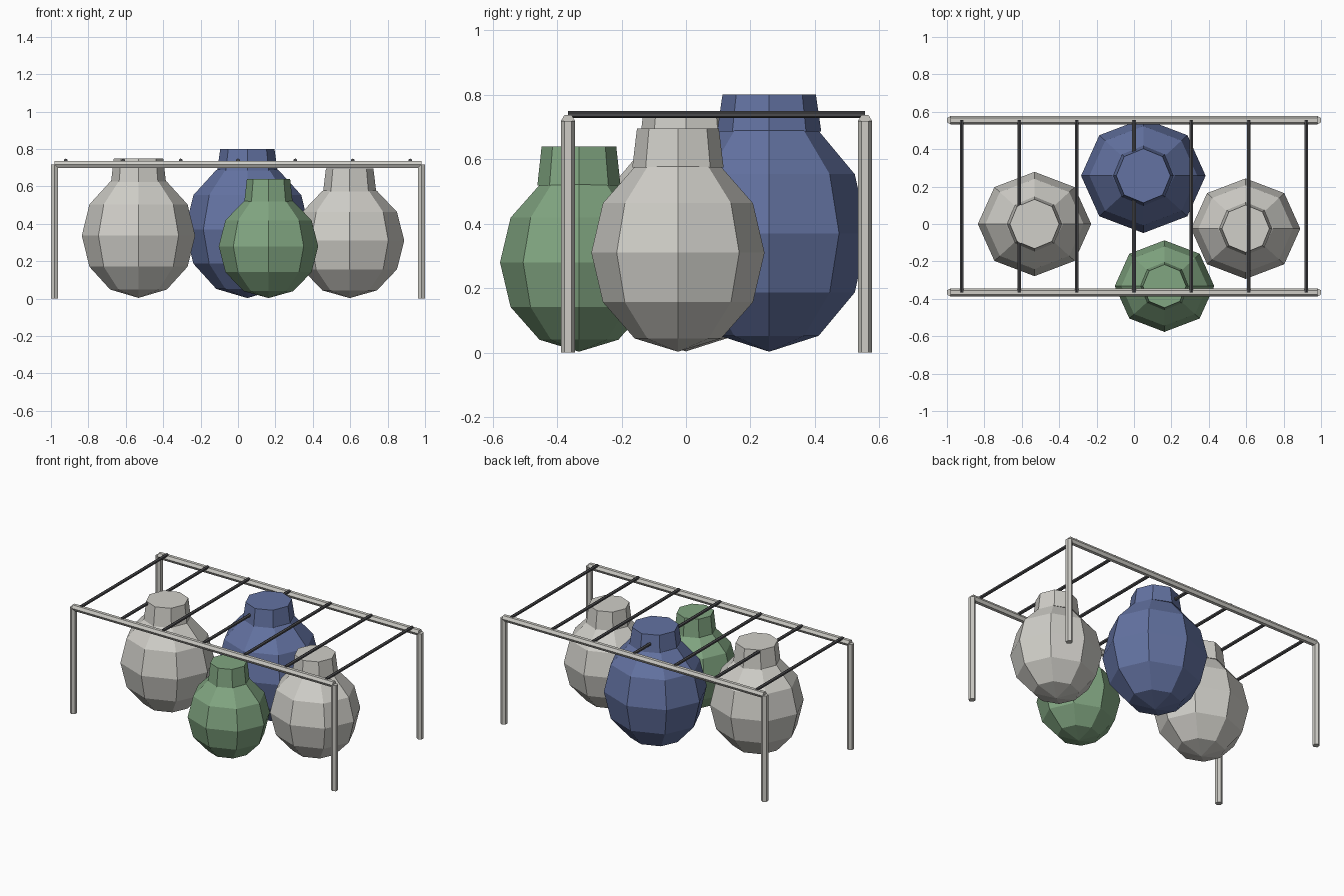
import bpy, bmesh
from math import pi
from mathutils import Matrix

cube = bpy.data.objects.get("Cube")
if cube:
    bpy.data.objects.remove(cube, do_unlink=True)


def material(name, rgb):
    m = bpy.data.materials.new(name)
    m.use_nodes = True
    m.diffuse_color = (*rgb, 1)
    m.node_tree.nodes["Principled BSDF"].inputs["Base Color"].default_value = (*rgb, 1)
    return m


cream = material("cream", (0.63, 0.62, 0.58))
blue = material("blue", (0.125, 0.17, 0.36))
green = material("green", (0.22, 0.38, 0.22))
rail_grey = material("rail grey", (0.61, 0.60, 0.56))
dark_steel = material("dark steel", (0.07, 0.07, 0.075))


def finish(bm, name, mat, location):
    mesh = bpy.data.meshes.new(name)
    bm.to_mesh(mesh)
    bm.free()
    mesh.materials.append(mat)
    obj = bpy.data.objects.new(name, mesh)
    obj.location = location
    bpy.context.collection.objects.link(obj)
    return obj


def tube(name, mat, location, length, r1, r2=None, sides=6, axis="Z"):
    """Capped prism or cone centred on location, running along an axis."""
    bm = bmesh.new()
    bmesh.ops.create_cone(bm, cap_ends=True, segments=sides, radius1=r1,
                          radius2=r1 if r2 is None else r2, depth=length)
    if axis != "Z":
        turn = Matrix.Rotation(pi / 2, 3, "Y" if axis == "X" else "X")
        bmesh.ops.rotate(bm, matrix=turn, verts=bm.verts)
    return finish(bm, name, mat, location)


def jar(name, mat, x, y, z, width, height, top):
    """Faceted round body with a tapered neck."""
    bm = bmesh.new()
    bmesh.ops.create_uvsphere(bm, u_segments=8, v_segments=6, radius=1)
    bmesh.ops.scale(bm, vec=(width, width * 0.92, height), verts=bm.verts)
    finish(bm, name + "_body", mat, (x, y, z))
    base = z + height * 0.86
    tube(name + "_neck", mat, (x, y, (base + top) / 2), top - base,
         width * 0.485, width * 0.435, sides=8)


# Four jars
jar("left_jar", cream, 0.597, -0.025, 0.31, 0.292, 0.307, 0.695)
jar("right_jar", cream, -0.532, 0, 0.337, 0.303, 0.333, 0.75)
jar("back_jar", blue, 0.05, 0.258, 0.37, 0.333, 0.367, 0.80)
jar("front_jar", green, 0.163, -0.332, 0.28, 0.266, 0.277, 0.64)

# Frame: posts and long rails
FRONT, BACK, TOP, R = -0.366, 0.555, 0.718, 0.022
for side, y in (("front", FRONT), ("back", BACK)):
    tube(side + "_rail", rail_grey, (0, y, TOP), 1.96, R, axis="X")
    for hand, x in (("left", 0.981), ("right", -0.981)):
        tube(f"{side}_{hand}_post", rail_grey, (x, y, TOP / 2), TOP, R)

# Thin cross bars resting on the rails
for i in range(7):
    tube(f"cross_bar_{i + 1}", dark_steel,
         ((i - 3) * 0.307, (FRONT + BACK) / 2, 0.738), BACK - FRONT, 0.011, axis="Y")
